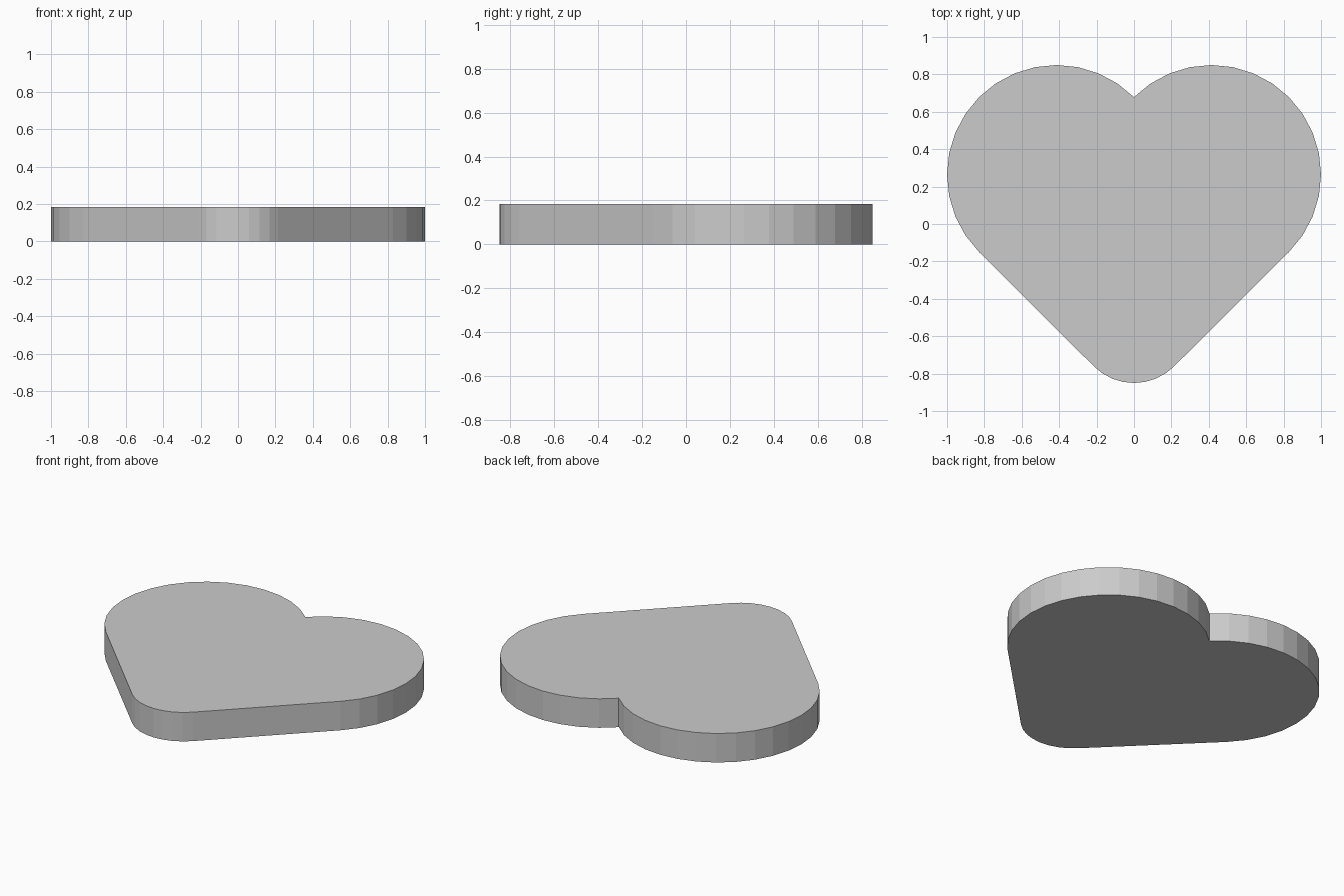
import bpy, bmesh
from math import cos, sin, radians

if "Cube" in bpy.data.objects:
    bpy.data.objects.remove(bpy.data.objects["Cube"])

HEIGHT = 0.185
STEP = 11.25  # 32-sided arcs


def arc(cx, cy, r, start, end):
    n = round((end - start) / STEP)
    angles = [radians(start + i * STEP) for i in range(n + 1)]
    return [(cx + r * cos(a), cy + r * sin(a)) for a in angles]


# Right half outline: rounded tip, straight flank, lobe up to the notch
half = arc(0, -0.547, 0.303, -90, -45) + arc(0.4142, 0.2642, 0.5858, -45, 135)
half[0] = (0, half[0][1])
half[-1] = (0, half[-1][1])
outline = half + [(-x, y) for x, y in reversed(half[1:-1])]

# Extrude the heart outline into a flat plate
bm = bmesh.new()
base = bm.faces.new([bm.verts.new((x, y, 0)) for x, y in outline])
top = bmesh.ops.extrude_face_region(bm, geom=[base], use_keep_orig=True)
verts = [v for v in top["geom"] if isinstance(v, bmesh.types.BMVert)]
bmesh.ops.translate(bm, verts=verts, vec=(0, 0, HEIGHT))
bmesh.ops.recalc_face_normals(bm, faces=bm.faces)

mesh = bpy.data.meshes.new("heart_plate")
bm.to_mesh(mesh)
bm.free()
bpy.context.collection.objects.link(bpy.data.objects.new("heart_plate", mesh))
